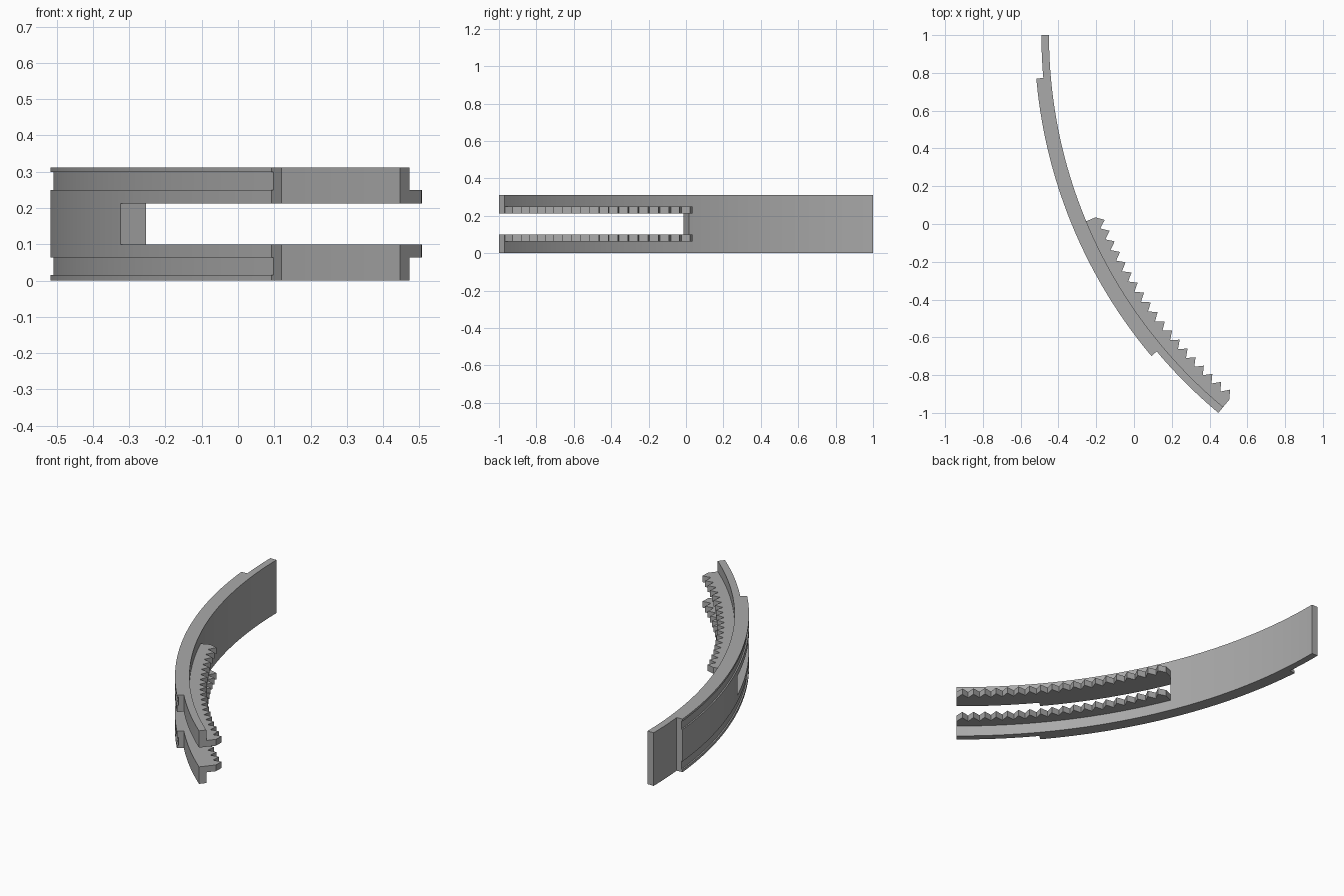
import bpy, math

cube = bpy.data.objects.get("Cube")
if cube:
    bpy.data.objects.remove(cube, do_unlink=True)

CX, CY = 2.113, 1.0                       # centre of curvature
R_IN, R_THIN, R_THICK = 2.563, 2.603, 2.64
END, SLOT = 50.2, 22.6                    # arc angles in degrees
STEP_A, STEP_B = 5.0, 40.05
TEETH, R_ROOT, R_TIP = 19, 2.51, 2.47
HEIGHT = 0.312

grey = bpy.data.materials.new("plain_grey")
grey.use_nodes = True
grey.diffuse_color = (0.4, 0.4, 0.4, 1)
grey.node_tree.nodes["Principled BSDF"].inputs["Base Color"].default_value = grey.diffuse_color


def arc(r, a, b, n=24):
    return [(r, a + (b - a) * i / n) for i in range(n + 1)]


def prism(name, outline, z0, z1):
    """Extrude a closed (radius, angle) outline between two heights."""
    pts = [(CX - r * math.cos(math.radians(a)), CY - r * math.sin(math.radians(a)))
           for r, a in outline]
    n = len(pts)
    verts = [(x, y, z) for z in (z0, z1) for x, y in pts]
    faces = [tuple(reversed(range(n))), tuple(range(n, 2 * n))]
    faces += [(i, (i + 1) % n, n + (i + 1) % n, n + i) for i in range(n)]
    mesh = bpy.data.meshes.new(name)
    mesh.from_pydata(verts, [], faces)
    mesh.materials.append(grey)
    obj = bpy.data.objects.new(name, mesh)
    bpy.context.collection.objects.link(obj)
    return obj


def combine(target, other, operation):
    mod = target.modifiers.new(operation, 'BOOLEAN')
    mod.operation, mod.solver, mod.object = operation, 'EXACT', other
    bpy.context.view_layer.objects.active = target
    bpy.ops.object.modifier_apply(modifier=mod.name)
    bpy.data.objects.remove(other, do_unlink=True)


# Curved band, thicker along its middle
band = prism("curved_band",
             arc(R_THIN, 0, STEP_A, 8) + arc(R_THICK, STEP_A, STEP_B, 48)
             + arc(R_THIN, STEP_B, END, 14) + arc(R_IN, END, 0, 70), 0, HEIGHT)

# Toothed rack on the inner side
first, last = SLOT + 0.01, END - 0.01
pitch = (last - first) / TEETH
rack = [(R_ROOT, first)]
for i in range(TEETH):
    rack += [(R_TIP, first + (i + 0.5) * pitch), (R_ROOT, first + (i + 1) * pitch)]
rack = list(reversed(rack))
combine(band, prism("rack", arc(R_IN + 0.015, first, last) + rack, 0.063, 0.25), 'UNION')

# Long open slot splits the band and rack into two arms
combine(band, prism("slot_cutter", arc(2.8, SLOT, END + 3) + arc(2.3, END + 3, SLOT),
                    0.1, 0.213), 'DIFFERENCE')

# Two shallow grooves around the outside
for z0, z1 in ((0.015, 0.063), (0.25, 0.299)):
    combine(band, prism("groove_cutter",
                        arc(R_THICK - 0.008, STEP_A - 1, STEP_B + 1, 48)[::-1]
                        + arc(2.8, STEP_A - 1, STEP_B + 1, 48), z0, z1), 'DIFFERENCE')

bpy.ops.object.select_all(action='DESELECT')
band.select_set(True)
bpy.context.view_layer.objects.active = band
bpy.ops.object.shade_smooth_by_angle(angle=math.radians(25))
